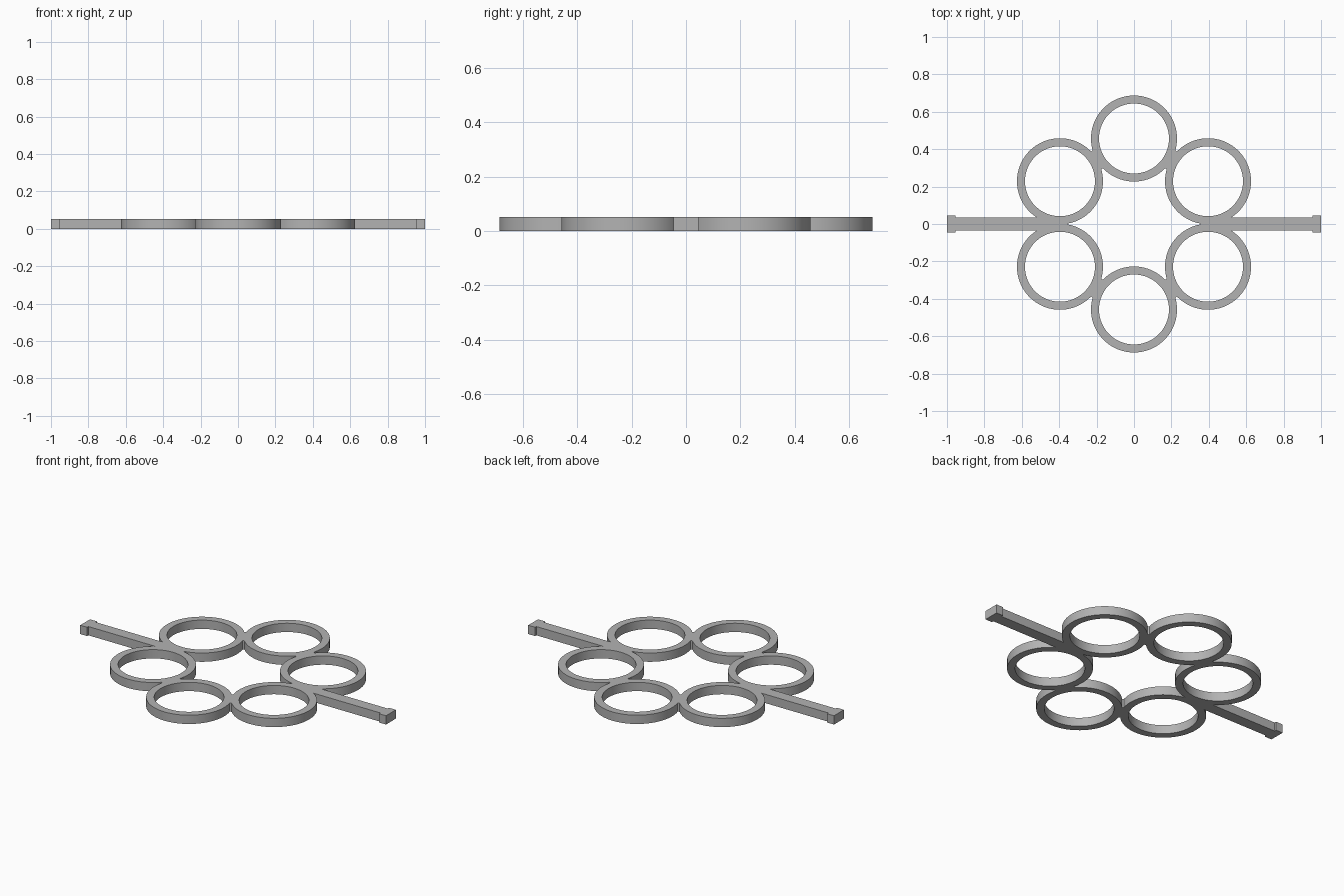
import bpy
from math import radians, cos, sin

HEIGHT = 0.052
RING_DIST, OUTER, INNER = 0.457, 0.23, 0.187

cube = bpy.data.objects.get("Cube")
if cube:
    bpy.data.objects.remove(cube, do_unlink=True)

grey = bpy.data.materials.new("plain_grey")
grey.use_nodes = True
grey.diffuse_color = (0.45, 0.45, 0.45, 1)
grey.node_tree.nodes["Principled BSDF"].inputs["Base Color"].default_value = (0.45, 0.45, 0.45, 1)


def disc(name, x, y, radius, height=HEIGHT):
    bpy.ops.mesh.primitive_cylinder_add(vertices=96, radius=radius, depth=height,
                                        location=(x, y, HEIGHT / 2))
    return finish(name)


def block(name, x, y, length, width, angle=0):
    bpy.ops.mesh.primitive_cube_add(size=1, location=(x, y, HEIGHT / 2),
                                    rotation=(0, 0, angle))
    bpy.context.object.scale = (length, width, HEIGHT)
    return finish(name)


def finish(name):
    ob = bpy.context.object
    ob.name = name
    ob.data.materials.append(grey)
    bpy.ops.object.transform_apply(location=True, rotation=True, scale=True)
    return ob


def combine(target, tool, operation):
    mod = target.modifiers.new(operation.lower(), "BOOLEAN")
    mod.operation, mod.solver, mod.object = operation, "EXACT", tool
    bpy.context.view_layer.objects.active = target
    bpy.ops.object.modifier_apply(modifier=mod.name)
    bpy.data.objects.remove(tool, do_unlink=True)


# Six touching discs in a circle
centres = [(RING_DIST * cos(radians(a)), RING_DIST * sin(radians(a)))
           for a in range(30, 390, 60)]
frame = disc("ring_frame", *centres[0], OUTER)
for x, y in centres[1:]:
    combine(frame, disc("ring", x, y, OUTER), "UNION")

# Short webs filling the joints between neighbouring rings
joint = RING_DIST * cos(radians(30))
for a in (60, 120, 240, 300):
    t = radians(a)
    combine(frame, block("web", joint * cos(t), joint * sin(t), 0.11, 0.04, t), "UNION")

# Side arms with wider end caps
for side in (-1, 1):
    combine(frame, block("arm", side * 0.665, 0, 0.62, 0.068), "UNION")
    combine(frame, block("end_cap", side * 0.9775, 0, 0.045, 0.092), "UNION")

# Open the rings
for x, y in centres:
    combine(frame, disc("hole", x, y, INNER, HEIGHT * 3), "DIFFERENCE")

bpy.ops.object.select_all(action="DESELECT")
frame.select_set(True)
bpy.context.view_layer.objects.active = frame
bpy.ops.object.shade_smooth_by_angle(angle=radians(30))
